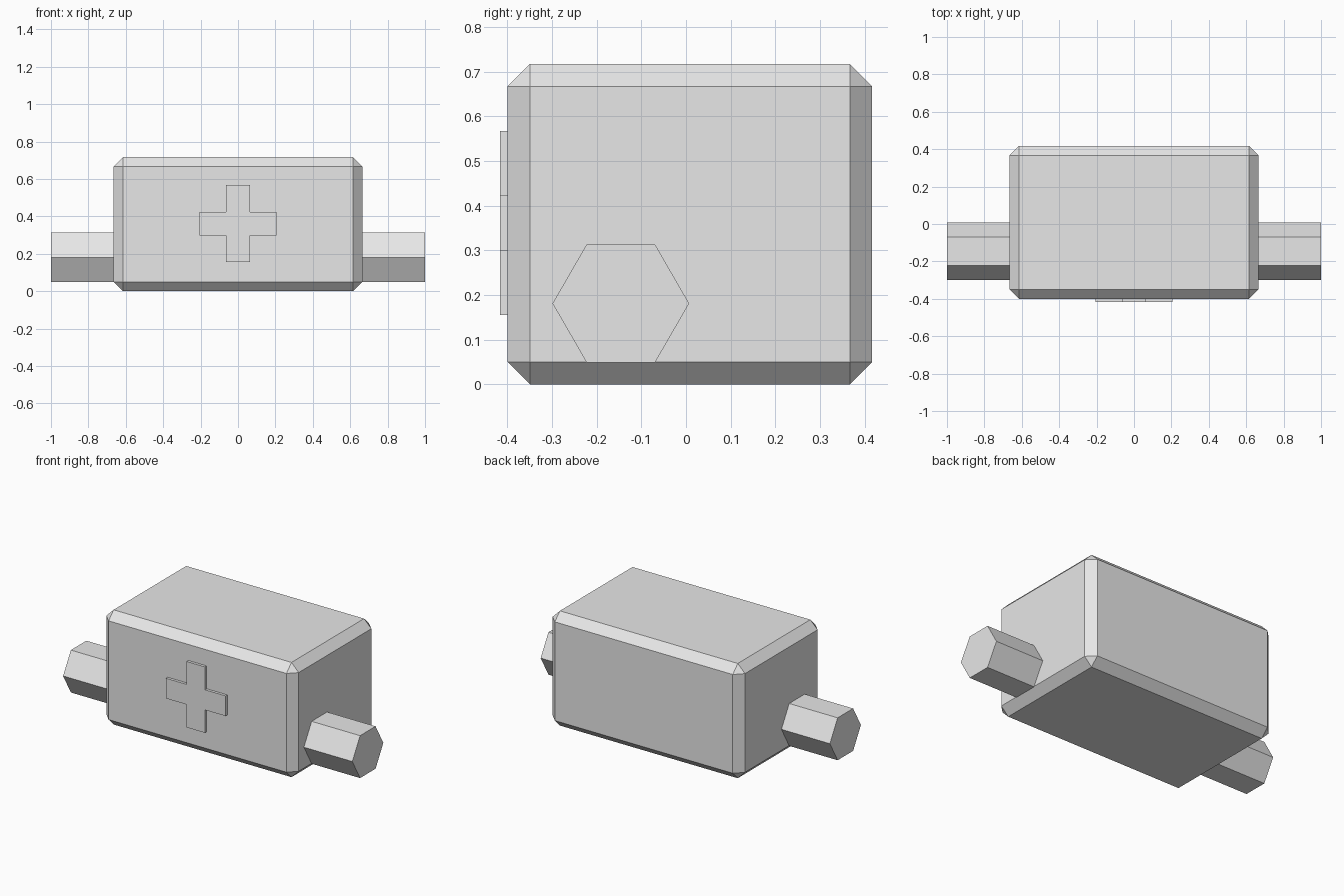
import bpy
import bmesh
import math
from mathutils import Matrix, Vector

cube = bpy.data.objects.get("Cube")
if cube:
    bpy.data.objects.remove(cube, do_unlink=True)

# Single plain grey
grey = bpy.data.materials.new("light_grey")
grey.use_nodes = True
colour = (0.8, 0.8, 0.8, 1)
grey.diffuse_color = colour
grey.node_tree.nodes["Principled BSDF"].inputs["Base Color"].default_value = colour


def add_object(name, bm):
    bmesh.ops.recalc_face_normals(bm, faces=bm.faces)
    mesh = bpy.data.meshes.new(name)
    bm.to_mesh(mesh)
    bm.free()
    mesh.materials.append(grey)
    obj = bpy.data.objects.new(name, mesh)
    bpy.context.collection.objects.link(obj)
    return obj


def prism(name, outline, depth):
    """Closed flat outline pushed along the depth vector."""
    bm = bmesh.new()
    face = bm.faces.new([bm.verts.new(p) for p in outline])
    result = bmesh.ops.extrude_face_region(bm, geom=[face], use_keep_orig=True)
    moved = [g for g in result["geom"] if isinstance(g, bmesh.types.BMVert)]
    bmesh.ops.translate(bm, verts=moved, vec=Vector(depth))
    return add_object(name, bm)


# Chamfered case
bm = bmesh.new()
bmesh.ops.create_cube(bm, size=1, matrix=Matrix.Translation((0, 0.0085, 0.3585))
                      @ Matrix.Diagonal((1.33, 0.817, 0.717, 1)))
case = add_object("case", bm)
bevel = case.modifiers.new("chamfer", 'BEVEL')
bevel.width = 0.05
bevel.segments = 1

# Hexagonal side pegs, one on each side
for side, sign in (("left", 1), ("right", -1)):
    hexagon = []
    for i in range(6):
        a = i * math.pi / 3
        hexagon.append((sign, -0.146 + 0.153 * math.cos(a), 0.181 + 0.153 * math.sin(a)))
    prism(side + "_peg", hexagon, (-0.36 * sign, 0, 0))

# Raised cross plate on the front
arm, half = 0.206, 0.063
corner = [(arm, -half), (arm, half), (half, half)]
cross = []
for turn in range(4):
    spin = Matrix.Rotation(turn * math.pi / 2, 2)
    for p in corner:
        x, z = spin @ Vector(p)
        cross.append((x, -0.417, 0.361 + z))
prism("front_cross", cross, (0, 0.02, 0))
